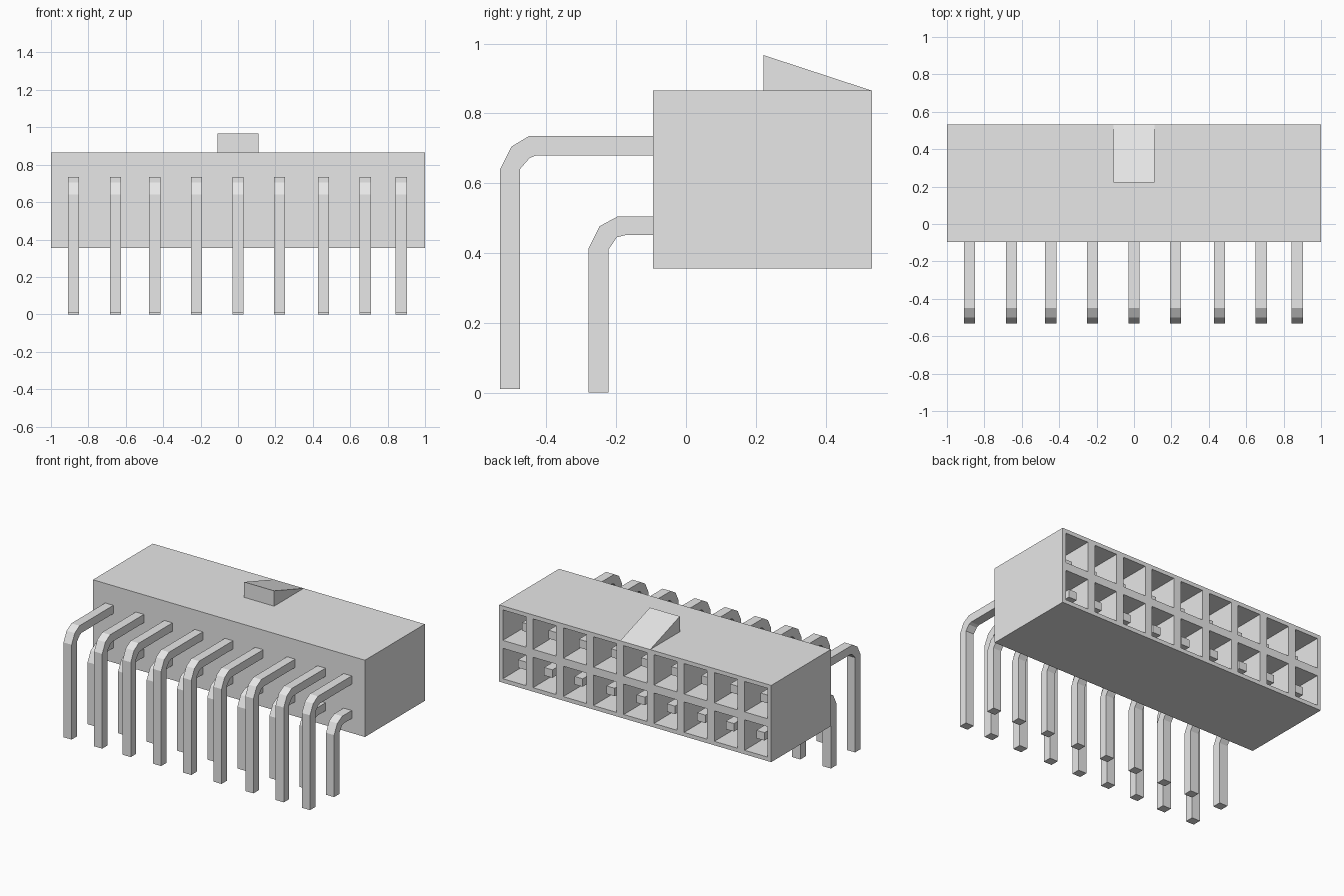
import bpy, bmesh

cube = bpy.data.objects.get("Cube")
if cube:
    bpy.data.objects.remove(cube, do_unlink=True)

# One plain grey for everything
grey = bpy.data.materials.new("plain grey")
grey.use_nodes = True
COLOUR = (0.8, 0.8, 0.8, 1.0)
grey.diffuse_color = COLOUR
bsdf = next(n for n in grey.node_tree.nodes if n.type == 'BSDF_PRINCIPLED')
bsdf.inputs["Base Color"].default_value = COLOUR


def finish(bm, name):
    """Turn a bmesh into a named, flat-shaded object."""
    bmesh.ops.recalc_face_normals(bm, faces=bm.faces[:])
    mesh = bpy.data.meshes.new(name)
    bm.to_mesh(mesh)
    bm.free()
    mesh.materials.append(grey)
    obj = bpy.data.objects.new(name, mesh)
    bpy.context.scene.collection.objects.link(obj)
    return obj


def add_prism(name, profile, x, width):
    """Extrude a (y, z) outline along x, centred on x."""
    bm = bmesh.new()
    face = bm.faces.new([bm.verts.new((x - width / 2, y, z)) for y, z in profile])
    out = bmesh.ops.extrude_face_region(bm, geom=[face], use_keep_orig=True)
    moved = [v for v in out["geom"] if isinstance(v, bmesh.types.BMVert)]
    bmesh.ops.translate(bm, verts=moved, vec=(width, 0, 0))
    return finish(bm, name)


# Housing: a 9 x 2 grid of cells at the back, each inset and sunk into a pocket
COLS, ROWS = 9, 2
FRONT, BACK = -0.095, 0.533
BOTTOM, TOP = 0.355, 0.865
WALL, POCKET_DEPTH = 0.0265, 0.5

bm = bmesh.new()
grid = [[bm.verts.new((-1 + 2 * i / COLS, BACK, BOTTOM + (TOP - BOTTOM) * j / ROWS))
         for j in range(ROWS + 1)] for i in range(COLS + 1)]
cells = [bm.faces.new((grid[i][j], grid[i][j + 1], grid[i + 1][j + 1], grid[i + 1][j]))
         for i in range(COLS) for j in range(ROWS)]
bm.normal_update()
bmesh.ops.inset_individual(bm, faces=cells, thickness=WALL, use_even_offset=True)
bm.normal_update()
bmesh.ops.inset_individual(bm, faces=cells, thickness=0.0, depth=-POCKET_DEPTH)

# Outer shell, closed at the front
rim = [e for e in bm.edges if e.is_boundary]
out = bmesh.ops.extrude_edge_only(bm, edges=rim)
for v in out["geom"]:
    if isinstance(v, bmesh.types.BMVert):
        v.co.y = FRONT
bmesh.ops.holes_fill(bm, edges=[e for e in bm.edges if e.is_boundary], sides=0)
finish(bm, "housing")

# Sloped latch on top
add_prism("latch", [(0.222, TOP), (0.222, 0.967), (BACK, TOP)], 0.0, 0.22)

# Bent pins: outer outline up and over, inner outline back down
UPPER_TIP, LOWER_TIP = 0.43, 0.475
upper = [(-0.533, 0.01), (-0.533, 0.64), (-0.50, 0.705), (-0.45, 0.735),
         (UPPER_TIP, 0.735), (UPPER_TIP, 0.68), (-0.428, 0.68),
         (-0.448, 0.672), (-0.476, 0.64), (-0.476, 0.01)]
lower = [(-0.28, 0.0), (-0.28, 0.412), (-0.247, 0.477), (-0.195, 0.505),
         (LOWER_TIP, 0.505), (LOWER_TIP, 0.452), (-0.17, 0.452),
         (-0.198, 0.445), (-0.222, 0.41), (-0.222, 0.0)]
PIN_X = (-0.88, -0.655, -0.445, -0.222, 0.0, 0.222, 0.457, 0.68, 0.873)
for n, x in enumerate(PIN_X, 1):
    add_prism(f"upper_pin_{n}", upper, x, 0.06)
    add_prism(f"lower_pin_{n}", lower, x, 0.06)
